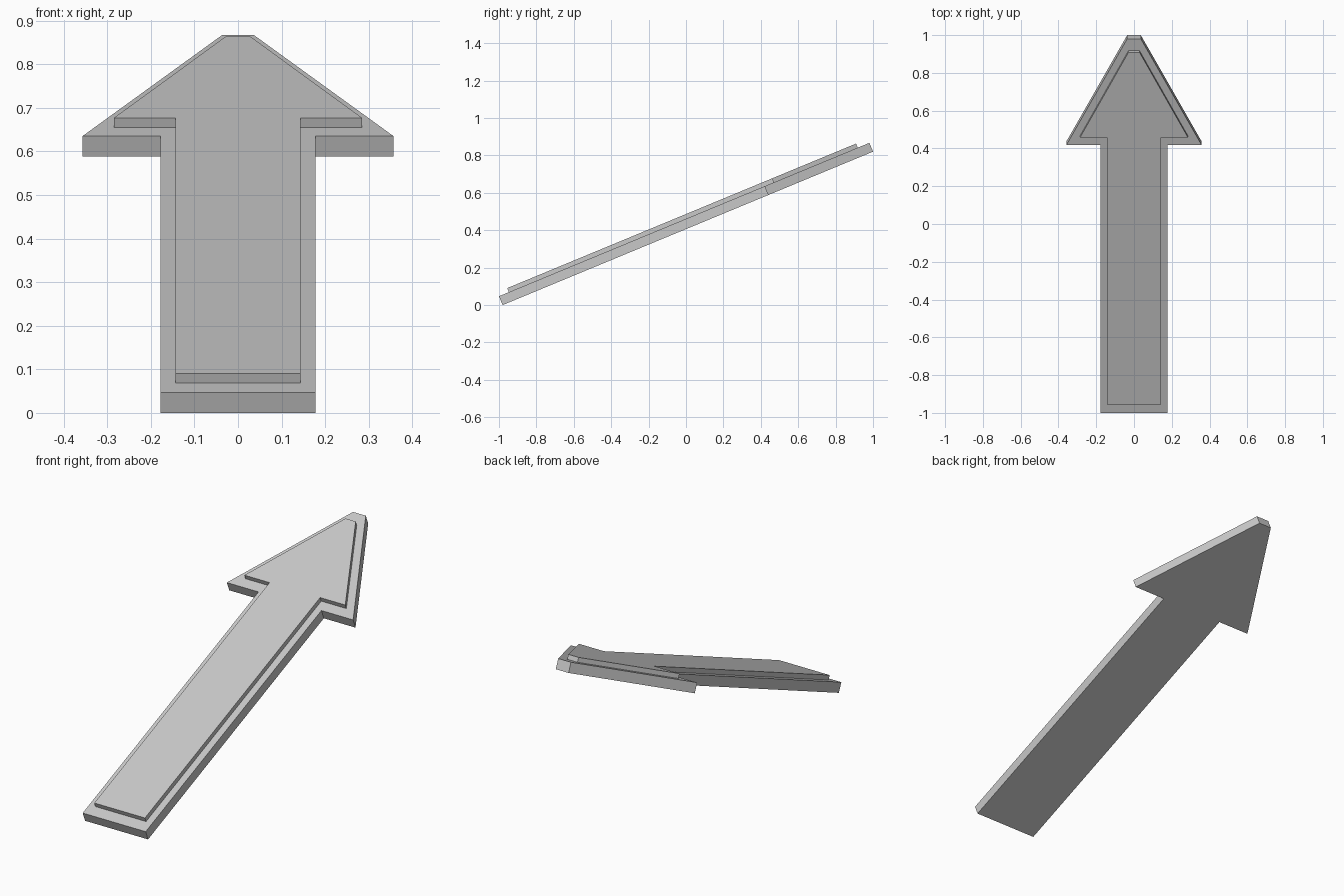
import bpy, bmesh, math
from mathutils import Matrix

if "Cube" in bpy.data.objects:
    bpy.data.objects.remove(bpy.data.objects["Cube"])

TILT = math.radians(22.5)
BASE_T = 0.051     # thickness of the lower slab
PLATE_T = 0.0235   # thickness of the raised plate

grey = bpy.data.materials.new("light grey")
grey.diffuse_color = (0.58, 0.58, 0.58, 1)
grey.use_nodes = True
grey.node_tree.nodes["Principled BSDF"].inputs["Base Color"].default_value = grey.diffuse_color

# Lay flat along +y, then tilt the tip upward about the tail edge
PLACE = (Matrix.Translation((0, -1 + BASE_T * math.sin(TILT), 0))
         @ Matrix.Rotation(TILT, 4, 'X'))


def arrow(name, half_profile, bottom, thickness):
    """Extrude a mirrored arrow outline and tilt it into place."""
    outline = half_profile + [(-x, y) for x, y in reversed(half_profile)]
    bm = bmesh.new()
    face = bm.faces.new([bm.verts.new((x, y, bottom)) for x, y in outline])
    top = bmesh.ops.extrude_face_region(bm, geom=[face], use_keep_orig=True)["geom"]
    bmesh.ops.translate(bm, vec=(0, 0, thickness),
                        verts=[v for v in top if isinstance(v, bmesh.types.BMVert)])
    bmesh.ops.recalc_face_normals(bm, faces=bm.faces)
    bm.transform(PLACE)
    mesh = bpy.data.meshes.new(name)
    bm.to_mesh(mesh)
    bm.free()
    mesh.materials.append(grey)
    obj = bpy.data.objects.new(name, mesh)
    bpy.context.collection.objects.link(obj)
    return obj


# Lower slab: shaft, barbs and blunt tip
arrow("arrow_base",
      [(0.178, 0), (0.178, 1.5365), (0.357, 1.5365), (0.036, 2.1437)],
      0, BASE_T)

# Smaller raised arrow on its upper face
arrow("raised_arrow_plate",
      [(0.143, 0.0575), (0.143, 1.589), (0.285, 1.589), (0.029, 2.076)],
      BASE_T, PLATE_T)
